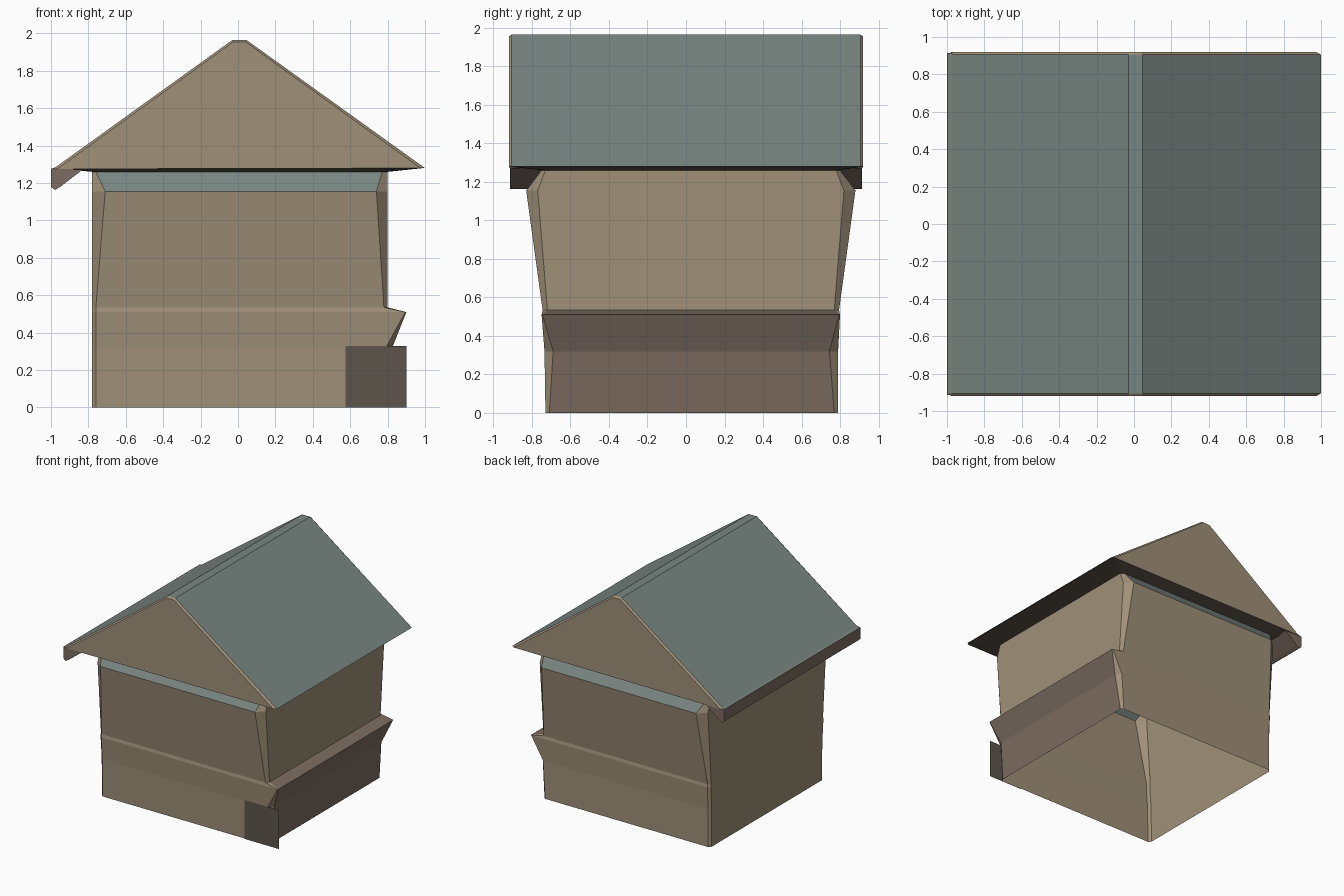
import bpy, bmesh

if "Cube" in bpy.data.objects:
    bpy.data.objects.remove(bpy.data.objects["Cube"])


def material(name, rgb):
    m = bpy.data.materials.new(name)
    m.diffuse_color = (*rgb, 1)
    m.use_nodes = True
    m.node_tree.nodes["Principled BSDF"].inputs["Base Color"].default_value = m.diffuse_color
    return m


TAN, TEAL, BROWN, DARK = range(4)
MATS = [material("tan", (0.35, 0.28, 0.19)), material("teal", (0.19, 0.24, 0.22)),
        material("brown", (0.20, 0.15, 0.12)), material("dark", (0.11, 0.09, 0.07))]


def loft(name, rings, colour, closed=True, caps=None):
    """Bridge equal rings of points; colour(level, side) picks the material."""
    bm = bmesh.new()
    rows = [[bm.verts.new(p) for p in r] for r in rings]
    n = len(rows[0])
    for lv in range(len(rows) - 1):
        for i in range(n if closed else n - 1):
            j = (i + 1) % n
            f = bm.faces.new((rows[lv][i], rows[lv][j], rows[lv + 1][j], rows[lv + 1][i]))
            f.material_index = colour(lv, i)
    if caps is not None:
        bm.faces.new(rows[0][::-1]).material_index = caps
        bm.faces.new(rows[-1]).material_index = caps
    me = bpy.data.meshes.new(name)
    bm.to_mesh(me)
    bm.free()
    for m in MATS:
        me.materials.append(m)
    ob = bpy.data.objects.new(name, me)
    bpy.context.collection.objects.link(ob)
    return ob


def wall_ring(z, yf, yb, xl, xr, right, cr, cl, left=-0.78):
    """Rectangle with chamfered corners, starting at the front left."""
    return [(xl, yf, z), (xr, yf, z), (right, yf + cr, z), (right, yb - cr, z),
            (xr, yb, z), (xl, yb, z), (left, yb - cl, z), (left, yf + cl, z)]


# Walls: open-bottomed shell with flared front and back and a ledge on the right
levels = [wall_ring(0.00, -0.73, 0.79, -0.76, 0.77, 0.79, 0.02, 0.02),
          wall_ring(0.32, -0.735, 0.79, -0.76, 0.79, 0.825, 0.045, 0.02),
          wall_ring(0.51, -0.75, 0.80, -0.76, 0.895, 0.90, 0.005, 0.02),
          wall_ring(0.535, -0.745, 0.795, -0.76, 0.78, 0.80, 0.025, 0.02),
          wall_ring(1.155, -0.83, 0.88, -0.71, 0.74, 0.80, 0.06, 0.06),
          wall_ring(1.26, -0.75, 0.80, -0.76, 0.77, 0.80, 0.02, 0.02)]


def wall_colour(lv, side):
    if lv == 4 and side in (0, 4):
        return TEAL
    return BROWN if side == 2 and lv < 3 else TAN


loft("walls", levels, wall_colour)

# Soffit: from the wall top out to the eaves
eaves = wall_ring(1.28, -0.92, 0.92, -0.975, 0.975, 0.99, 0.015, 0.015, -0.98)
loft("soffit", [levels[-1], eaves], lambda lv, s: DARK)

# Roof: gable profile with bevelled verges and a narrow flat ridge
outer = [(1.0, 1.28), (0.045, 1.965), (-0.03, 1.965), (-0.975, 1.285), (-1.0, 1.275)]
inner = [(0.975, 1.28), (0.04, 1.955), (-0.025, 1.955), (-0.96, 1.28), (-0.975, 1.275)]
sections = [(0.92, inner), (0.905, outer), (-0.905, outer), (-0.92, inner)]
loft("roof", [[(x, y, z) for x, z in p] for y, p in sections],
     lambda lv, s: TEAL if lv == 1 else TAN, closed=False, caps=TAN)

# Hanging lip along the left eave
lip = [(-1.0, 1.278), (-1.0, 1.18), (-0.978, 1.163), (-0.95, 1.18), (-0.83, 1.272)]
loft("eave_lip", [[(x, y, z) for x, z in lip] for y in (0.915, -0.915)],
     lambda lv, s: BROWN, caps=BROWN)

# Flat panel at the front right corner
loft("corner_panel", [[(0.575, -0.737, z), (0.90, -0.737, z)] for z in (0, 0.33)],
     lambda lv, s: DARK, closed=False)
